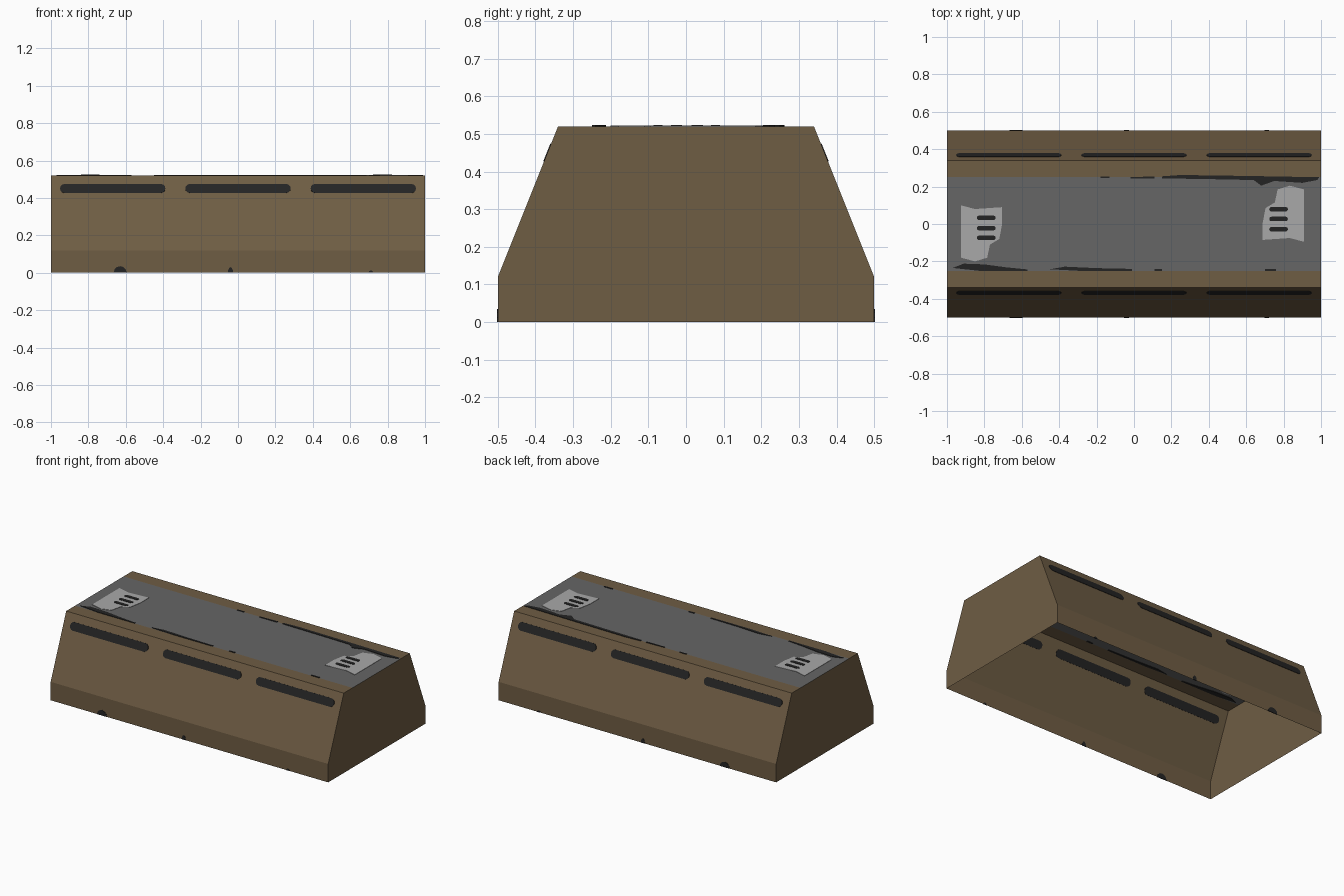
import bpy, bmesh, math
from mathutils import Matrix, Vector

if "Cube" in bpy.data.objects:
    bpy.data.objects.remove(bpy.data.objects["Cube"])


def make_mat(name, srgb):
    lin = [((c / 255 + 0.055) / 1.055) ** 2.4 for c in srgb]
    m = bpy.data.materials.new(name)
    m.diffuse_color = (*lin, 1)
    m.use_nodes = True
    m.node_tree.nodes["Principled BSDF"].inputs["Base Color"].default_value = m.diffuse_color
    return m


BROWN = make_mat("brown paint", (111, 93, 68))
GREY = make_mat("dark grey deck", (102, 102, 102))
LIGHT = make_mat("light grey patch", (169, 169, 169))
BLACK = make_mat("black", (36, 36, 36))


def add_object(name, bm, mats):
    bmesh.ops.recalc_face_normals(bm, faces=bm.faces)
    me = bpy.data.meshes.new(name)
    bm.to_mesh(me)
    bm.free()
    for m in mats:
        me.materials.append(m)
    ob = bpy.data.objects.new(name, me)
    bpy.context.collection.objects.link(ob)
    return ob


def plates(name, outlines, mat, frames, t=0.002):
    """Thin plates straddling a surface, so they show inside and outside."""
    bm = bmesh.new()
    for frame in frames:
        for pts in outlines:
            low = [bm.verts.new(frame @ Vector((u, v, -t))) for u, v in pts]
            top = [bm.verts.new(frame @ Vector((u, v, t))) for u, v in pts]
            bm.faces.new(low)
            bm.faces.new(top)
            for i in range(len(pts)):
                j = (i + 1) % len(pts)
                bm.faces.new((low[i], low[j], top[j], top[i]))
    return add_object(name, bm, [mat])


def pill(x0, x1, y, r, n=6):
    """Bar outline with rounded ends."""
    out = []
    for cx, start in ((x1 - r, -math.pi / 2), (x0 + r, math.pi / 2)):
        for i in range(n + 1):
            a = start + math.pi * i / n
            out.append((cx + r * math.cos(a), y + r * math.sin(a)))
    return out


# Body: open-bottomed shell, deck strip coloured by position
L = 1.0
profile = [(-0.5, 0), (-0.5, 0.12), (-0.34, 0.52), (-0.25, 0.52),
           (0.25, 0.52), (0.34, 0.52), (0.5, 0.12), (0.5, 0)]
bm = bmesh.new()
a = [bm.verts.new((-L, y, z)) for y, z in profile]
b = [bm.verts.new((L, y, z)) for y, z in profile]
bm.faces.new(a)
bm.faces.new(b)
for i in range(len(profile) - 1):
    f = bm.faces.new((a[i], a[i + 1], b[i + 1], b[i]))
    c = f.calc_center_median()
    f.material_index = 1 if c.z > 0.5 and abs(c.y) < 0.1 else 0
add_object("barrier_body", bm, [BROWN, GREY])

# Surface frames: front slope, front foot wall and deck, plus mirrored backs
mirror = Matrix.Diagonal((1, -1, 1, 1))
slope = Matrix.Translation((0, -0.368, 0.45)) @ Matrix.Rotation(math.atan2(0.4, 0.16), 4, 'X')
wall = Matrix.Translation((0, -0.5, 0)) @ Matrix.Rotation(math.pi / 2, 4, 'X')
deck = Matrix.Translation((0, 0, 0.52))
half_turn = Matrix.Rotation(math.pi, 4, 'Z')
deck_turned = Matrix.Translation((-0.017, 0.005, 0)) @ deck @ half_turn

# Long slots on both slopes
plates("side_slots", [pill(x - 0.282, x + 0.282, 0, 0.026) for x in (-0.67, 0, 0.67)],
       BLACK, [slope, mirror @ slope])

# Small scuffs along the foot
plates("foot_scuffs",
       [[(x + w * math.cos(math.pi * i / 6), h * math.sin(math.pi * i / 6)) for i in range(7)]
        for x, w, h in ((-0.63, 0.035, 0.035), (-0.04, 0.014, 0.03), (0.71, 0.012, 0.012))],
       BLACK, [wall, mirror @ wall])

# Pale worn patches on the deck, one at each end
patch = [(-0.925, 0.10), (-0.85, 0.08), (-0.705, 0.09), (-0.705, 0.0), (-0.72, -0.08),
         (-0.77, -0.11), (-0.785, -0.18), (-0.85, -0.20), (-0.925, -0.18)]
plates("deck_patches", [patch], LIGHT, [deck, deck_turned])

# Three short vent bars on each patch
plates("vent_bars", [pill(-0.84, -0.74, y, 0.012) for y in (0.033, -0.022, -0.074)],
       BLACK, [deck, deck_turned], 0.004)

# Ragged dark wear along the deck edges
front_wear = [
    [(-0.97, -0.235), (-0.91, -0.212), (-0.8, -0.216), (-0.68, -0.232), (-0.57, -0.243),
     (-0.57, -0.25), (-0.83, -0.25)],
    [(-0.45, -0.242), (-0.37, -0.228), (-0.2, -0.236), (-0.01, -0.24), (-0.01, -0.25), (-0.3, -0.25)],
    [(0.11, -0.25), (0.11, -0.24), (0.15, -0.24), (0.15, -0.25)],
    [(0.7, -0.25), (0.7, -0.24), (0.76, -0.24), (0.76, -0.25)],
]
back_wear = [
    [(0.15, 0.255), (0.25, 0.262), (0.6, 0.257), (0.99, 0.25), (0.98, 0.235), (0.9, 0.22),
     (0.75, 0.23), (0.68, 0.205), (0.64, 0.235), (0.4, 0.24), (0.15, 0.244)],
    [(-0.02, 0.25), (0.11, 0.255), (0.11, 0.243), (-0.02, 0.243)],
    [(-0.18, 0.255), (-0.13, 0.255), (-0.13, 0.247), (-0.18, 0.247)],
]
plates("deck_edge_wear", front_wear + back_wear, BLACK, [deck], 0.003)
